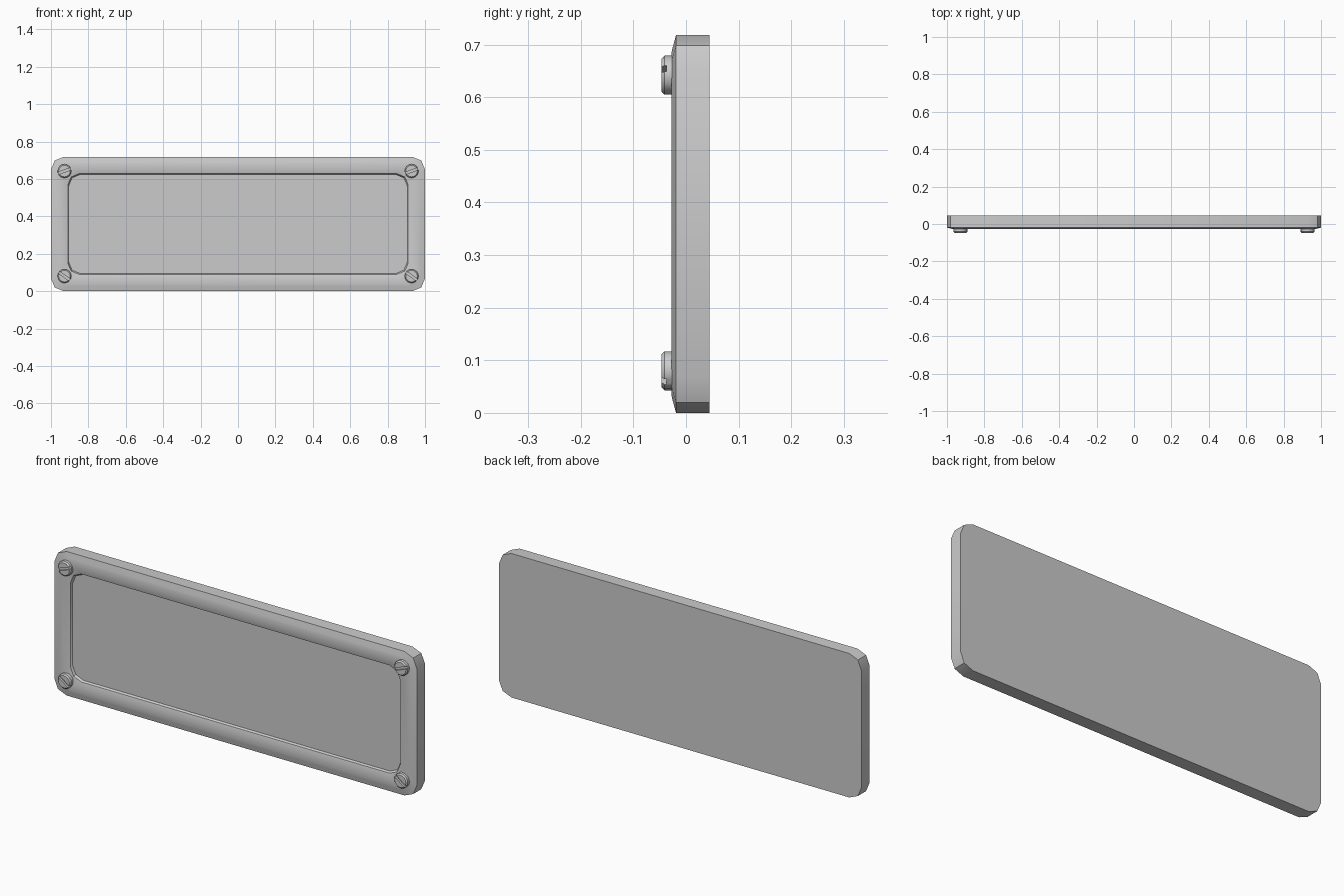
import bpy, bmesh, math
from mathutils import Matrix

if "Cube" in bpy.data.objects:
    bpy.data.objects.remove(bpy.data.objects["Cube"])

W, H = 1.0, 0.718          # half width, full height
BACK, RIM, TIP = 0.045, -0.028, -0.047


def outline(inset, radius, y, segs=2):
    """Rounded rectangle facing -y, shrunk by inset."""
    pts = []
    hx, hz = W - inset - radius, H / 2 - inset - radius
    for q, (sx, sz) in enumerate([(1, 1), (-1, 1), (-1, -1), (1, -1)]):
        for i in range(segs + 1):
            a = math.pi / 2 * (q + i / segs)
            pts.append((sx * hx + radius * math.cos(a), y,
                        H / 2 + sz * hz + radius * math.sin(a)))
    return pts


def loft(name, rings):
    """Skin a list of closed rings and cap both ends."""
    bm = bmesh.new()
    rows = [[bm.verts.new(p) for p in r] for r in rings]
    n = len(rows[0])
    for a, b in zip(rows, rows[1:]):
        for i in range(n):
            bm.faces.new((a[i], a[(i + 1) % n], b[(i + 1) % n], b[i]))
    bm.faces.new(rows[0])
    bm.faces.new(rows[-1])
    bmesh.ops.recalc_face_normals(bm, faces=bm.faces)
    me = bpy.data.meshes.new(name)
    bm.to_mesh(me)
    bm.free()
    ob = bpy.data.objects.new(name, me)
    bpy.context.collection.objects.link(ob)
    return ob


def activate(ob):
    bpy.ops.object.select_all(action='DESELECT')
    ob.select_set(True)
    bpy.context.view_layer.objects.active = ob


# plate: side wall, bevelled rim, then recessed panel
profile = [(0.0, 0.068, BACK), (0.0, 0.068, -0.019), (0.026, 0.062, -0.026),
           (0.036, 0.06, RIM), (0.066, 0.06, RIM), (0.09, 0.06, -0.021),
           (0.095, 0.06, -0.010)]
plate = loft("plate", [outline(*p) for p in profile])
activate(plate)
bpy.ops.object.shade_smooth_by_angle(angle=math.radians(25))


def screw(name, x, z, angle):
    """Bevelled round head with a slot across it."""
    rings = [[(r * math.cos(math.tau * i / 16), y, r * math.sin(math.tau * i / 16))
              for i in range(16)]
             for r, y in [(0.037, -0.02), (0.037, -0.041), (0.031, TIP)]]
    head = loft(name, rings)
    bpy.ops.mesh.primitive_cube_add(size=1)
    cutter = bpy.context.object
    cutter.name = "slot_cutter"
    cutter.hide_render = True
    cutter.data.transform(Matrix.Rotation(angle, 4, 'Y')
                          @ Matrix.Translation((0, TIP, 0))
                          @ Matrix.Diagonal((0.1, 0.02, 0.012, 1)))
    mod = head.modifiers.new("slot", 'BOOLEAN')
    mod.object = cutter
    mod.solver = 'EXACT'
    activate(head)
    bpy.ops.object.modifier_apply(modifier="slot")
    bpy.data.objects.remove(cutter)
    head.location = (x, 0, z)
    bpy.ops.object.shade_smooth_by_angle(angle=math.radians(30))


# corner screws
for side, x in (("left", -0.928), ("right", 0.928)):
    for level, z, deg in (("top", 0.642, -20), ("bottom", 0.08, 35)):
        screw(f"screw_{level}_{side}", x, z, math.radians(deg))
